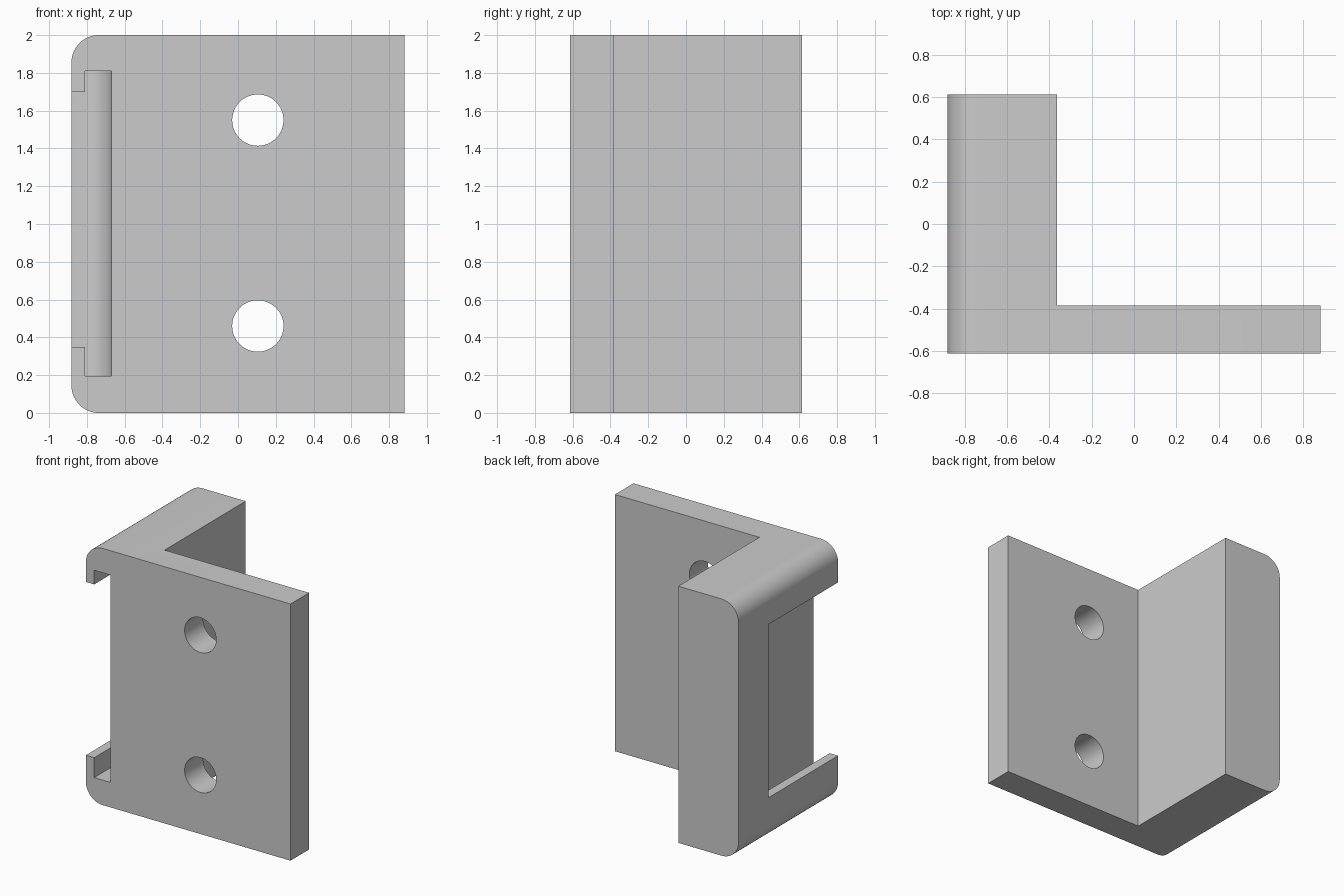
import bpy, bmesh
from math import cos, sin, pi, radians

if "Cube" in bpy.data.objects:
    bpy.data.objects.remove(bpy.data.objects["Cube"], do_unlink=True)

X, Y, Z = 0.882, 0.613, 2.0      # half width, half depth, height
PLATE_BACK, ARM_SIDE = -0.385, -0.363
ROUND = 0.145

grey = bpy.data.materials.new("light grey")
grey.use_nodes = True
grey.diffuse_color = (0.6, 0.6, 0.6, 1)
grey.node_tree.nodes["Principled BSDF"].inputs["Base Color"].default_value = (0.6, 0.6, 0.6, 1)


def arc(cx, cy, r, start, end, steps=16):
    angles = [radians(start + (end - start) * i / steps) for i in range(steps + 1)]
    return [(cx + r * cos(a), cy + r * sin(a)) for a in angles]


def prism(name, outline, place, direction):
    """Extrude a 2D outline; place maps its points to 3D."""
    bm = bmesh.new()
    face = bm.faces.new([bm.verts.new(place(u, v)) for u, v in outline])
    new = bmesh.ops.extrude_face_region(bm, geom=[face])["geom"]
    bmesh.ops.translate(bm, vec=direction, verts=[v for v in new if isinstance(v, bmesh.types.BMVert)])
    bmesh.ops.recalc_face_normals(bm, faces=bm.faces)
    mesh = bpy.data.meshes.new(name)
    bm.to_mesh(mesh)
    bm.free()
    mesh.materials.append(grey)
    obj = bpy.data.objects.new(name, mesh)
    bpy.context.collection.objects.link(obj)
    return obj


def cut(target, cutter):
    mod = target.modifiers.new("cut", "BOOLEAN")
    mod.operation, mod.solver, mod.object = "DIFFERENCE", "EXACT", cutter
    bpy.context.view_layer.objects.active = target
    bpy.ops.object.modifier_apply(modifier=mod.name)
    bpy.data.objects.remove(cutter, do_unlink=True)


# Solid block with rounded top and bottom edges on one side
outline = [(X, 0), (X, Z)]
outline += arc(-X + ROUND, Z - ROUND, ROUND, 90, 180)
outline += arc(-X + ROUND, ROUND, ROUND, 180, 270)
bracket = prism("angle_bracket", outline, lambda u, v: (u, -Y, v), (0, 2 * Y, 0))

# Remove the inner corner to leave an L-shaped section
corner = [(ARM_SIDE, PLATE_BACK), (1.2, PLATE_BACK), (1.2, 1), (ARM_SIDE, 1)]
cut(bracket, prism("corner_cutter", corner, lambda u, v: (u, v, -0.2), (0, 0, 2.4)))

# Undercut slot: wide inner channel with a curved closed end
FLOOR, LIP, END = -0.67, -0.81, 0.245
r = FLOOR - LIP
channel = [(LIP, -0.8), (FLOOR, -0.8)] + arc(LIP, END - r, r, 0, 90)
cut(bracket, prism("channel_cutter", channel, lambda u, v: (u, v, 0.195), (0, 0, 1.615)))

# Narrower slot mouth between the lips
mouth = [(-1, -0.8), (LIP + 0.02, -0.8), (LIP + 0.02, END - 0.0015), (LIP, END), (-1, END)]
cut(bracket, prism("mouth_cutter", mouth, lambda u, v: (u, v, 0.35), (0, 0, 1.35)))

# Two screw holes through the plate
for z in (0.46, 1.55):
    circle = arc(0.105, z, 0.136, 0, 360, 48)[:-1]
    cut(bracket, prism("hole_cutter", circle, lambda u, v: (u, -0.9, v), (0, 0.8, 0)))

# Smooth the curves, keep the edges sharp
bpy.ops.object.select_all(action="DESELECT")
bracket.select_set(True)
bpy.context.view_layer.objects.active = bracket
bpy.ops.object.shade_smooth_by_angle(angle=radians(30))
